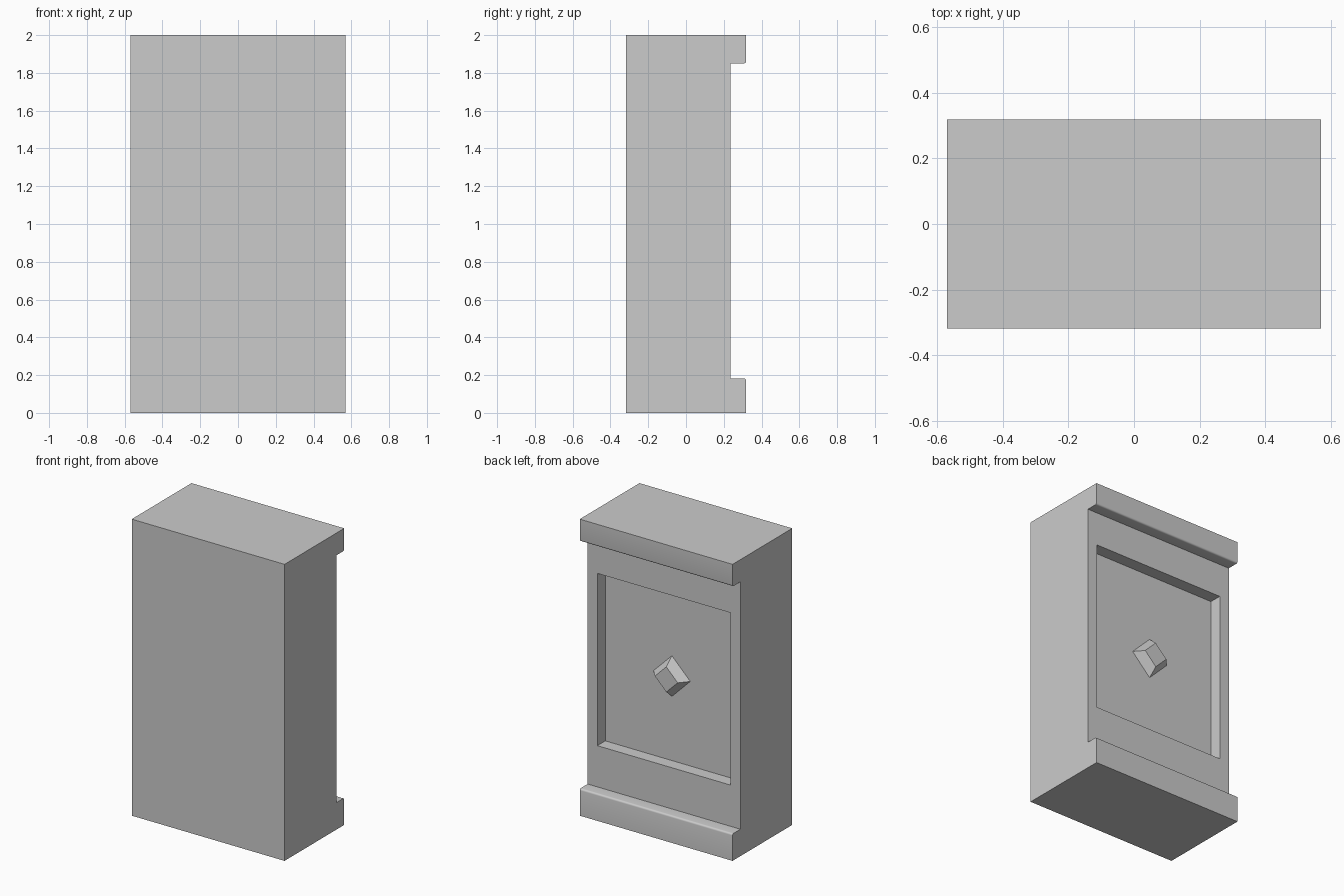
import bpy, bmesh, math

if "Cube" in bpy.data.objects:
    bpy.data.objects.remove(bpy.data.objects["Cube"])

W, Y = 0.57, 0.318        # half width, half depth
FACE, FLOOR = 0.235, 0.15  # back face plane and recessed panel plane
BASE_Z, CAP_Z = 0.182, 1.85
R = 0.012                 # softened moulding edge


def make_object(name, bm):
    bmesh.ops.recalc_face_normals(bm, faces=bm.faces)
    mesh = bpy.data.meshes.new(name)
    bm.to_mesh(mesh)
    bm.free()
    obj = bpy.data.objects.new(name, mesh)
    bpy.context.collection.objects.link(obj)
    return obj


def extrude_x(name, profile, half):
    """Extrude a (y, z) outline across x."""
    bm = bmesh.new()
    face = bm.faces.new([bm.verts.new((-half, y, z)) for y, z in profile])
    ext = bmesh.ops.extrude_face_region(bm, geom=[face])
    verts = [g for g in ext["geom"] if isinstance(g, bmesh.types.BMVert)]
    bmesh.ops.translate(bm, verts=verts, vec=(2 * half, 0, 0))
    return make_object(name, bm)


# rounded moulding edge, used at the base and flipped for the cornice
arc = [(R * (math.cos(a) - 1), R * (math.sin(a) - 1))
       for a in (i * math.pi / 8 for i in range(5))]
base_edge = [(Y + dy, BASE_Z + dz) for dy, dz in arc]
cap_edge = [(Y + dy, CAP_Z - dz) for dy, dz in reversed(arc)]

# pedestal body with base and cornice steps on the back
profile = ([(-Y, 0), (Y, 0)] + base_edge + [(FACE, BASE_Z), (FACE, CAP_Z)]
           + cap_edge + [(Y, 2), (-Y, 2)])
body = extrude_x("pedestal_body", profile, W)

# rectangular recess
cutter = extrude_x("recess_cutter",
                   [(FLOOR, 0.46), (0.4, 0.46), (0.4, 1.622), (FLOOR, 1.622)], 0.497)
cutter.hide_render = True
cutter.hide_set(True)
cut = body.modifiers.new("panel_recess", "BOOLEAN")
cut.operation = "DIFFERENCE"
cut.solver = "EXACT"
cut.object = cutter
bpy.context.view_layer.objects.active = body
body.select_set(True)
bpy.ops.object.modifier_apply(modifier=cut.name)
bpy.data.objects.remove(cutter)
bpy.ops.object.shade_smooth_by_angle(angle=math.radians(30))

# raised diamond stud with sloped sides
bpy.ops.mesh.primitive_cone_add(vertices=4, radius1=0.137, radius2=0.085, depth=0.06,
                                location=(0, FLOOR + 0.03, 1.03),
                                rotation=(-math.pi / 2, 0, 0))
bpy.context.object.name = "diamond_stud"
